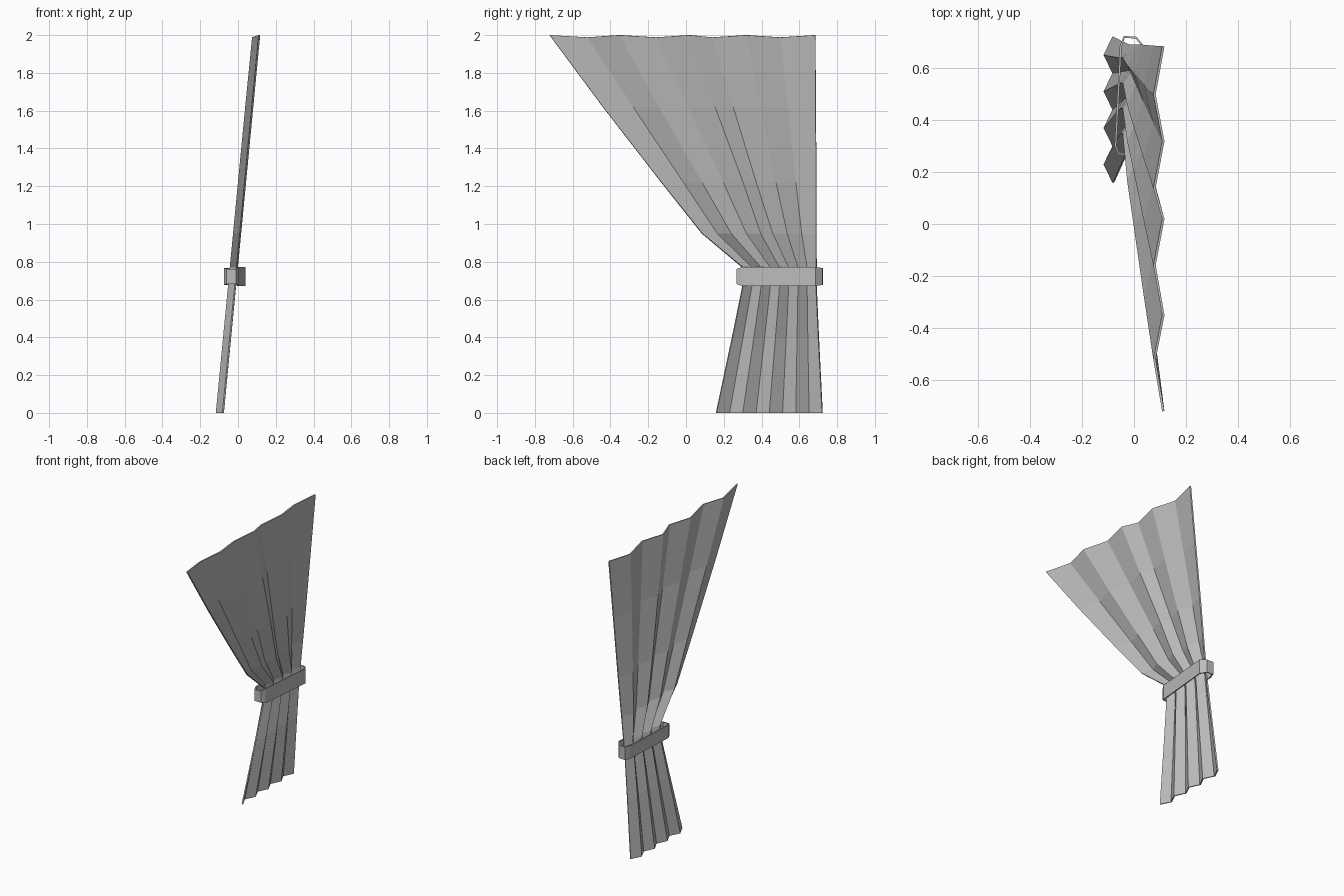
import bpy

cube = bpy.data.objects.get("Cube")
if cube:
    bpy.data.objects.remove(cube, do_unlink=True)

# One plain fabric colour
fabric = bpy.data.materials.new("grey_fabric")
fabric.use_nodes = True
colour = (0.5, 0.5, 0.5, 1)
fabric.diffuse_color = colour
for node in fabric.node_tree.nodes:
    if node.type == "BSDF_PRINCIPLED":
        node.inputs["Base Color"].default_value = colour
        node.inputs["Roughness"].default_value = 0.9


def add_part(name, verts, faces, thickness, offset):
    """Make a mesh part from a thin surface and give it thickness."""
    mesh = bpy.data.meshes.new(name)
    mesh.from_pydata(verts, [], faces)
    mesh.materials.append(fabric)
    part = bpy.data.objects.new(name, mesh)
    bpy.context.collection.objects.link(part)
    solid = part.modifiers.new("thickness", "SOLIDIFY")
    solid.thickness = thickness
    solid.offset = offset
    return part


def strip_faces(rows, columns, closed=False):
    """Quads joining neighbouring rows of points."""
    faces = []
    for row in range(rows - 1):
        for col in range(columns if closed else columns - 1):
            nxt = (col + 1) % columns
            low, high = row * columns, (row + 1) * columns
            faces.append((low + col, low + nxt, high + nxt, high + col))
    return faces


# Curtain: a pleated sheet, gathered at the tieback and leaning with height
# spread: position of each pleat fold across the open top, from front to back
spread = [0, 0.142, 0.263, 0.4, 0.527, 0.612, 0.74, 0.868, 1]
folds = len(spread)
# Each row: height, front edge, back edge, how evenly the folds are spaced
rows = [
    (0, 0.16, 0.722, 1),
    (0.4, 0.245, 0.702, 1),
    (0.67, 0.3, 0.69, 1),
    (0.77, 0.3, 0.69, 1),
    (0.95, 0.085, 0.69, 0.5),
    (1.22, -0.13, 0.69, 0),
    (1.62, -0.44, 0.687, 0),
    (2, -0.722, 0.685, 0),
]
pleat_depth = 0.017
verts = []
for height, front, back, even in rows:
    for i, place in enumerate(spread):
        t = place + (i / (folds - 1) - place) * even
        side = 1 if i % 2 == 0 else -1
        x = 0.096 * (height - 1) + side * pleat_depth
        # Inner folds sag a little along the top edge
        sag = 0.012 if height == 2 and side < 0 else 0
        verts.append((x, front + (back - front) * t, height - sag))
add_part("curtain", verts, strip_faces(len(rows), folds), 0.009, 0)

# Tieback: a slanted flat loop around the gathered cloth, narrower at its ends
# Each point: across, along, half height
loop = [
    (-0.075, 0.3, 0.045),
    (-0.06, 0.267, 0.04),
    (-0.01, 0.267, 0.04),
    (0.005, 0.295, 0.05),
    (0.04, 0.685, 0.05),
    (0.01, 0.722, 0.045),
    (-0.04, 0.725, 0.045),
    (-0.055, 0.685, 0.045),
]
middle = 0.722
verts = [(x, y, middle + side * half) for side in (-1, 1) for x, y, half in loop]
add_part("tieback", verts, strip_faces(2, len(loop), closed=True), 0.008, -1)
